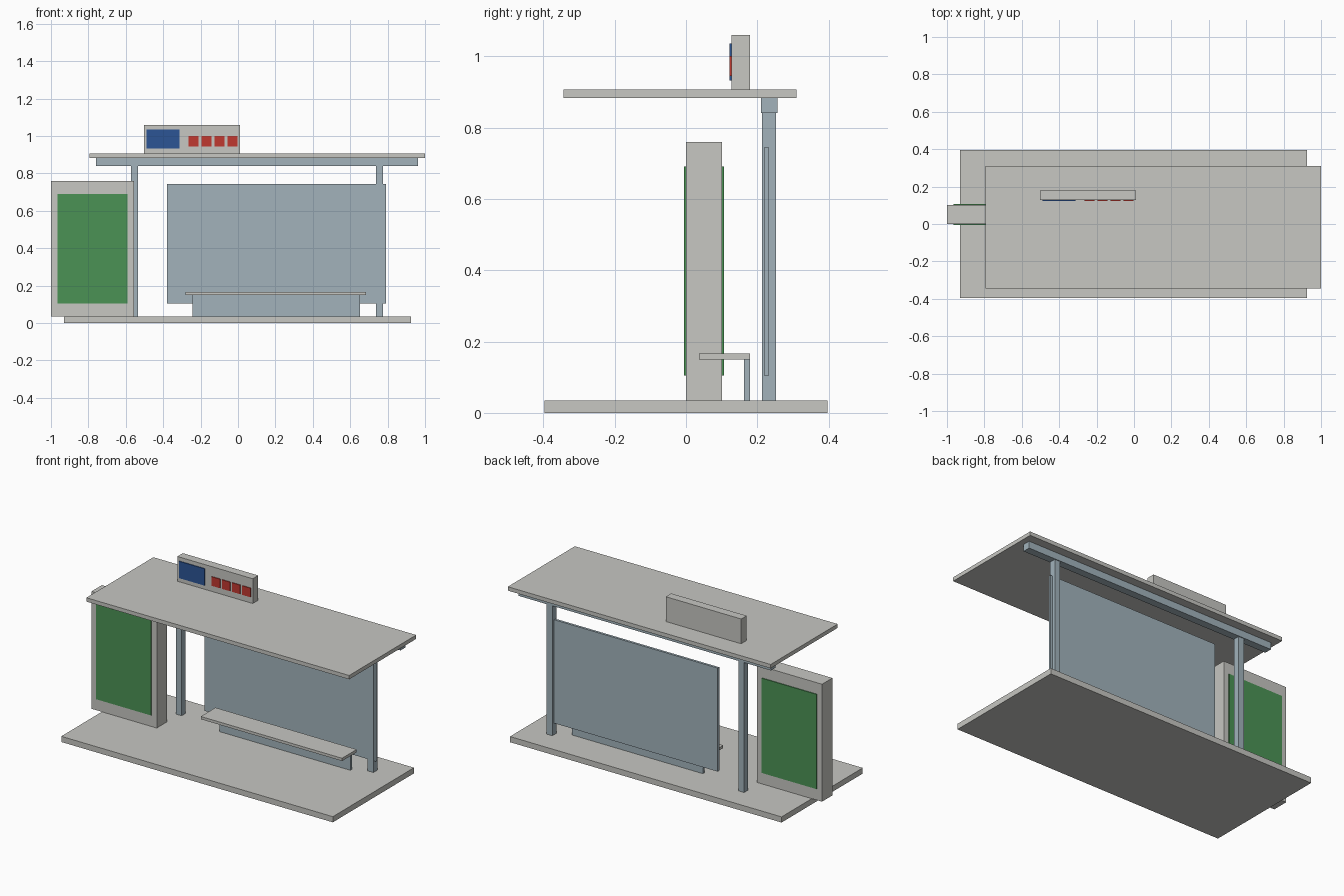
import bpy

cube = bpy.data.objects.get("Cube")
if cube:
    bpy.data.objects.remove(cube, do_unlink=True)


def material(name, rgb):
    m = bpy.data.materials.new(name)
    m.use_nodes = True
    m.diffuse_color = (*rgb, 1)
    m.node_tree.nodes["Principled BSDF"].inputs["Base Color"].default_value = (*rgb, 1)
    return m


grey = material("light grey", (0.57, 0.57, 0.54))
steel = material("blue grey", (0.36, 0.45, 0.50))
green = material("poster green", (0.07, 0.29, 0.09))
blue = material("sign blue", (0.025, 0.09, 0.30))
red = material("sign red", (0.53, 0.04, 0.03))


def box(name, mat, x, y, z):
    """Box spanning the given (min, max) ranges."""
    spans = (x, y, z)
    bpy.ops.mesh.primitive_cube_add(size=1, location=[sum(s) / 2 for s in spans])
    ob = bpy.context.object
    ob.name = name
    ob.scale = [s[1] - s[0] for s in spans]
    bpy.ops.object.transform_apply(location=False, rotation=False, scale=True)
    ob.data.materials.append(mat)
    return ob


FLOOR, ROOF = 0.035, 0.907

# Platform, roof and its beam
box("platform", grey, (-0.93, 0.925), (-0.396, 0.396), (0, FLOOR))
box("roof", grey, (-0.795, 1.0), (-0.344, 0.31), (0.883, ROOF))
box("roof_beam", steel, (-0.76, 0.963), (0.21, 0.257), (0.84, 0.883))

# Posts and rear screen
for side, x in (("right", -0.573), ("left", 0.737)):
    box(side + "_post", steel, (x, x + 0.039), (0.213, 0.252), (FLOOR, 0.84))
box("rear_screen", steel, (-0.38, 0.79), (0.218, 0.233), (0.105, 0.744))

# Bench
box("bench_support", steel, (-0.242, 0.653), (0.163, 0.18), (FLOOR, 0.149))
box("bench_seat", grey, (-0.28, 0.685), (0.037, 0.18), (0.149, 0.166))

# Poster stand with a panel on each face
box("poster_stand", grey, (-1.0, -0.555), (0, 0.101), (FLOOR, 0.76))
for face, y in (("front", -0.005), ("back", 0.101)):
    box(face + "_poster", green, (-0.965, -0.59), (y, y + 0.005), (0.105, 0.69))

# Roof sign with its plates
box("roof_sign", grey, (-0.503, 0.012), (0.127, 0.18), (ROOF, 1.06))
box("blue_plate", blue, (-0.488, -0.313), (0.122, 0.127), (0.932, 1.036))
for i in range(4):
    x = -0.265 + 0.0695 * i
    box(f"red_plate_{i + 1}", red, (x, x + 0.055), (0.122, 0.127), (0.944, 1.0))
